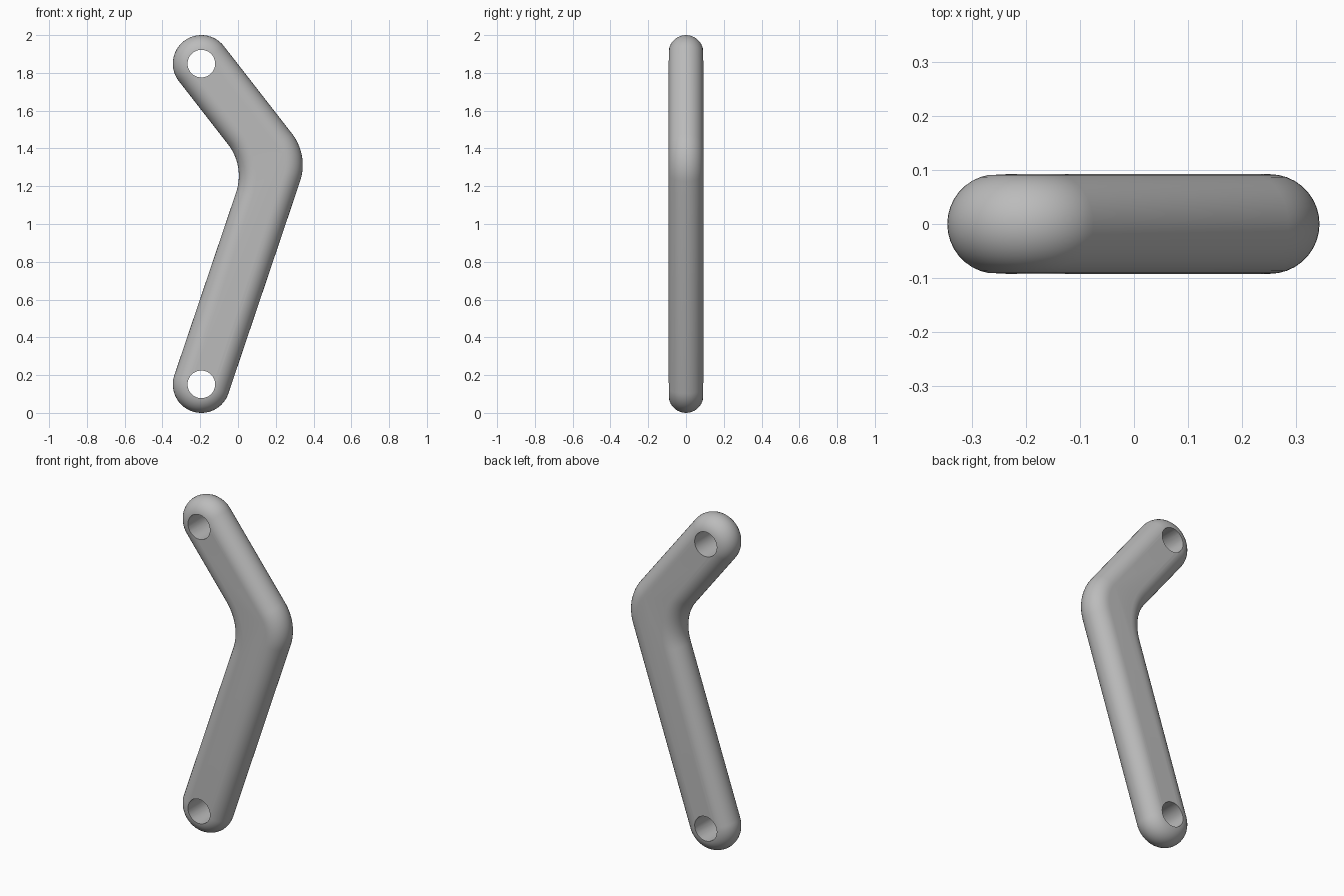
import bpy, bmesh
from math import sin, cos, pi, atan2
from mathutils import Vector

cube = bpy.data.objects.get("Cube")
if cube:
    bpy.data.objects.remove(cube, do_unlink=True)

HALF_WIDTH, HALF_DEPTH = 0.151, 0.092
BEND_RADIUS, HOLE_RADIUS = 0.27, 0.073
bottom, bend, top = Vector((-0.194, 0.151)), Vector((0.206, 1.335)), Vector((-0.194, 1.849))


def direction(angle):
    return Vector((cos(angle), sin(angle)))


# Outward normal angles of the lower and upper straight edges on the outer side
low, high = (atan2(d.y, d.x) - pi / 2 for d in (bend - bottom, top - bend))
middle, half_turn = (low + high) / 2, (high - low) / 2
corner = HALF_WIDTH / cos(half_turn)
fillet = BEND_RADIUS / cos(half_turn)

# Outline arcs: centre, signed radius, start and end normal angle, steps
arcs = [
    (bottom, HALF_WIDTH, low - pi, low, 32),
    (bend + direction(middle) * (corner - fillet), BEND_RADIUS, low, high, 14),
    (top, HALF_WIDTH, high, high + pi, 32),
    (bend - direction(middle) * (corner + fillet), -BEND_RADIUS, high + pi, low + pi, 14),
]


def outline(inset):
    points = []
    for centre, radius, start, end, steps in arcs:
        for i in range(steps + 1):
            angle = start + (end - start) * i / steps
            points.append(centre + direction(angle) * (radius - inset))
    return points


# Bent arm: the outline lofted through a fully rounded edge
bm = bmesh.new()
rings = []
ROUND_STEPS = 18
for i in range(ROUND_STEPS + 1):
    phi = -pi / 2 + pi * i / ROUND_STEPS
    inset = HALF_DEPTH * (1 - cos(phi))
    rings.append([bm.verts.new((p.x, HALF_DEPTH * sin(phi), p.y)) for p in outline(inset)])
for a, b in zip(rings, rings[1:]):
    for j in range(len(a)):
        k = (j + 1) % len(a)
        bm.faces.new((a[j], a[k], b[k], b[j]))
bm.faces.new(rings[0])
bm.faces.new(rings[-1])
bmesh.ops.recalc_face_normals(bm, faces=bm.faces)
mesh = bpy.data.meshes.new("bent_arm")
bm.to_mesh(mesh)
bm.free()
arm = bpy.data.objects.new("bent_arm", mesh)
bpy.context.collection.objects.link(arm)

grey = bpy.data.materials.new("plain grey")
grey.use_nodes = True
colour = (0.5, 0.5, 0.5, 1)
grey.diffuse_color = colour
grey.node_tree.nodes["Principled BSDF"].inputs["Base Color"].default_value = colour
mesh.materials.append(grey)

# Pin holes through both ends
for name, centre in (("bottom_hole_cutter", bottom), ("top_hole_cutter", top)):
    bpy.ops.mesh.primitive_cylinder_add(vertices=48, radius=HOLE_RADIUS, depth=0.5,
                                        location=(centre.x, 0, centre.y), rotation=(pi / 2, 0, 0))
    cutter = bpy.context.object
    cutter.name = name
    cutter.hide_render = True
    cutter.data.materials.append(grey)
    cut = arm.modifiers.new(name, 'BOOLEAN')
    cut.operation, cut.solver, cut.object = 'DIFFERENCE', 'EXACT', cutter
    bpy.context.view_layer.objects.active = arm
    bpy.ops.object.modifier_apply(modifier=cut.name)
    bpy.data.objects.remove(cutter, do_unlink=True)

bpy.ops.object.select_all(action='DESELECT')
arm.select_set(True)
bpy.context.view_layer.objects.active = arm
bpy.ops.object.shade_smooth_by_angle(angle=pi / 6)
